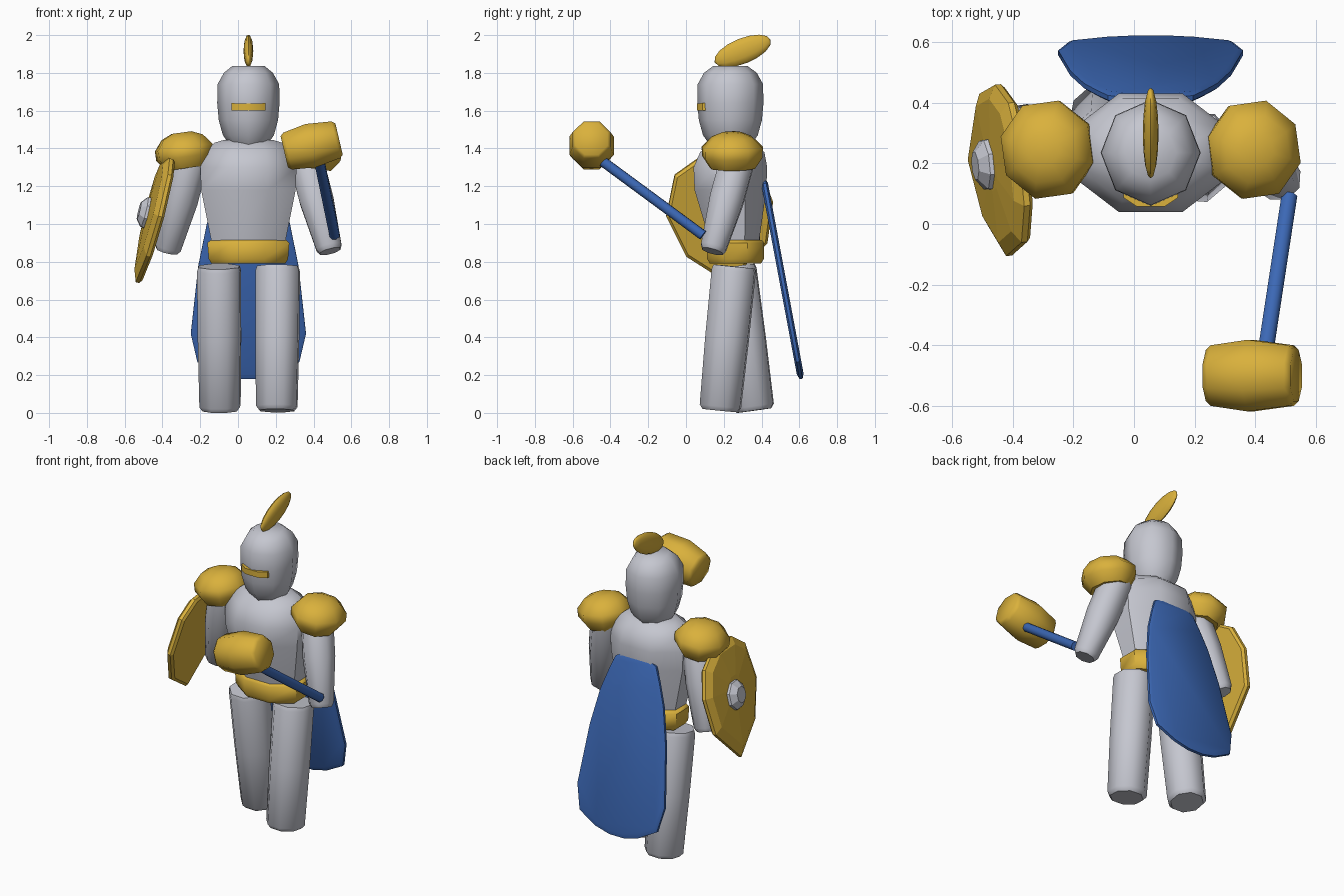
import bpy, bmesh
from math import sin, cos, pi, radians
from mathutils import Matrix, Vector

if "Cube" in bpy.data.objects:
    bpy.data.objects.remove(bpy.data.objects["Cube"], do_unlink=True)

CX = 0.055  # middle plane of the figure


def material(name, rgb):
    m = bpy.data.materials.new(name)
    m.use_nodes = True
    m.diffuse_color = (*rgb, 1)
    m.node_tree.nodes["Principled BSDF"].inputs["Base Color"].default_value = (*rgb, 1)
    return m


STEEL = material("steel grey", (0.56, 0.57, 0.63))
GOLD = material("gold", (0.70, 0.44, 0.045))
BLUE = material("royal blue", (0.045, 0.14, 0.47))


def finish(name, bm, mat, angle):
    bmesh.ops.recalc_face_normals(bm, faces=bm.faces)
    mesh = bpy.data.meshes.new(name)
    bm.to_mesh(mesh)
    bm.free()
    ob = bpy.data.objects.new(name, mesh)
    bpy.context.collection.objects.link(ob)
    mesh.materials.append(mat)
    bpy.ops.object.select_all(action='DESELECT')
    ob.select_set(True)
    bpy.context.view_layer.objects.active = ob
    if angle:
        bpy.ops.object.shade_smooth_by_angle(angle=radians(angle))
    return ob


def skin(bm, rings):
    """Bridge successive rings of points and cap both ends."""
    rows = [[bm.verts.new(p) for p in ring] for ring in rings]
    n = len(rows[0])
    for a, b in zip(rows, rows[1:]):
        for i in range(n):
            j = (i + 1) % n
            bm.faces.new((a[i], a[j], b[j], b[i]))
    bm.faces.new(rows[0])
    bm.faces.new(rows[-1])


def loft(name, rings, mat, matrix, sides=8, flat=True, angle=50):
    """Rings are (height, x half, y half, y shift); flat puts sides on the axes."""
    k = 1 / cos(pi / sides) if flat else 1
    turn = pi / sides if flat else 0
    bm = bmesh.new()
    skin(bm, [[matrix @ Vector((rx * k * cos(turn + 2 * pi * i / sides),
                                dy + ry * k * sin(turn + 2 * pi * i / sides), z))
               for i in range(sides)] for z, rx, ry, dy in rings])
    return finish(name, bm, mat, angle)


def limb(name, a, b, profile, mat, sides=8, angle=50):
    """Round bar from a to b; profile is (fraction, radius)."""
    a, b = Vector(a), Vector(b)
    d = b - a
    m = Matrix.Translation(a) @ d.to_track_quat('Z', 'Y').to_matrix().to_4x4()
    return loft(name, [(t * d.length, r, r, 0) for t, r in profile], mat, m, sides, True, angle)


def plate(name, points, normal, layers, mat, angle):
    """Flat outline stacked along its normal; layers are (scale, offset)."""
    pts = [Vector(p) for p in points]
    mid = sum(pts, Vector()) / len(pts)
    n = Vector(normal).normalized()
    bm = bmesh.new()
    skin(bm, [[mid + (p - mid) * s + n * o for p in pts] for s, o in layers])
    return finish(name, bm, mat, angle)


# Torso and belt
loft("torso", [(0.80, 0.18, 0.12, 0.02), (0.93, 0.20, 0.135, 0.02), (1.18, 0.25, 0.19, 0),
               (1.30, 0.255, 0.195, 0), (1.38, 0.225, 0.17, 0.01), (1.43, 0.18, 0.11, 0.01),
               (1.445, 0.13, 0.08, 0.01)], STEEL, Matrix.Translation((CX, 0.235, 0)))
loft("belt", [(0.79, 0.195, 0.135, 0), (0.815, 0.21, 0.15, 0), (0.90, 0.217, 0.152, 0),
              (0.915, 0.20, 0.14, 0)], GOLD, Matrix.Translation((CX, 0.262, 0)))

# Helmet
loft("helmet", [(1.42, 0.10, 0.11, 0), (1.47, 0.135, 0.145, 0), (1.55, 0.157, 0.167, 0),
                (1.64, 0.165, 0.175, 0), (1.74, 0.163, 0.173, 0), (1.80, 0.13, 0.14, 0),
                (1.837, 0.085, 0.09, 0)], STEEL, Matrix.Translation((CX, 0.235, 0)), flat=False)

# Visor slit, bent round the face
loft("visor", [(-0.09, 0.02, 0.014, 0.03), (-0.045, 0.018, 0.014, 0), (0.045, 0.018, 0.014, 0),
               (0.09, 0.02, 0.014, 0.03)], GOLD,
     Matrix.Translation((CX, 0.071, 1.62)) @ Matrix.Rotation(pi / 2, 4, 'Y'), sides=4)

# Plume
bm = bmesh.new()
bmesh.ops.create_uvsphere(bm, u_segments=12, v_segments=8, radius=1, matrix=(
    Matrix.Translation((CX, 0.30, 1.916)) @ Matrix.Rotation(radians(22), 4, 'X')
    @ Matrix.Diagonal((0.026, 0.16, 0.067, 1)) @ Matrix.Rotation(pi / 2, 4, 'X')))
finish("plume", bm, GOLD, 60)

# Arms, legs and shoulder guards; the left arm and leg swing forward
for side, s, hand_y, foot_y in (("left", 1, 0.14, 0.18), ("right", -1, 0.33, 0.36)):
    limb(side + "_arm", (CX + s * 0.29, 0.29 if s > 0 else 0.22, 1.40),
         (CX + s * 0.432, hand_y, 0.855),
         [(0, 0.07), (0.12, 0.09), (0.5, 0.09), (0.96, 0.068), (1, 0.055)], STEEL)
    limb(side + "_leg", (CX + s * 0.156, 0.255, 0.775), (CX + s * 0.15, foot_y, 0.012),
         [(0, 0.107), (0.03, 0.114), (0.5, 0.113), (0.97, 0.107), (1, 0.09)], STEEL)
    loft(side + "_shoulder_guard",
         [(-0.09, 0.105, 0.115, 0), (-0.03, 0.146, 0.153, 0), (0.02, 0.146, 0.155, 0),
          (0.075, 0.105, 0.105, 0), (0.1, 0.05, 0.05, 0)], GOLD,
         Matrix.Translation((CX + s * 0.34, 0.245, 1.385)) @ Matrix.Rotation(s * radians(8), 4, 'Y')
         @ Matrix.Rotation(radians(8), 4, 'Z'))

# Hammer
limb("hammer_handle", (0.512, 0.09, 0.94), (0.425, -0.48, 1.36),
     [(0, 0.026), (1, 0.026)], BLUE)
limb("hammer_head", (0.245, -0.50, 1.382), (0.535, -0.50, 1.45),
     [(0, 0.085), (0.06, 0.1), (0.48, 0.118), (0.94, 0.1), (1, 0.085)], GOLD)

# Cape: mirrored outline on a slanted plane
half = [(1.24, 0.09), (1.215, 0.14), (1.13, 0.175), (1.0, 0.22), (0.78, 0.265), (0.42, 0.305),
        (0.27, 0.27), (0.205, 0.15), (0.18, 0.05)]
outline = [(w, z) for z, w in half] + [(-w, z) for z, w in reversed(half)]
plate("cape", [(CX + w, 0.415 + (1.22 - z) * 0.187, z) for w, z in outline], (0, 1, 0.187),
      [(0.95, -0.018), (1, -0.008), (1, 0.008), (0.95, 0.018)], BLUE, 40)

# Shield: pointed outline leaning outwards towards the bottom
rim = [(0.06, 1.345), (-0.06, 1.26), (-0.105, 1.04), (0.0, 0.83), (0.22, 0.69),
       (0.43, 0.90), (0.46, 1.12), (0.40, 1.27), (0.26, 1.35)]


def on_shield(y, z):
    return (-0.365 + (z - 1.35) * 0.25 - 0.1 * (y - 0.18), y, z)


face = Vector((-1, -0.1, 0.25)).normalized()
plate("shield", [on_shield(y, z) for y, z in rim], face,
      [(0.95, -0.025), (1, -0.012), (1, 0.008), (0.84, 0.032), (0.25, 0.042)], GOLD, 0)

# Shield boss
start = Vector(on_shield(0.2, 1.05)) + face * 0.02
limb("shield_boss", start, start + face * 0.065, [(0, 0.085), (0.55, 0.08), (1, 0.045)],
     STEEL, 8, 0)
